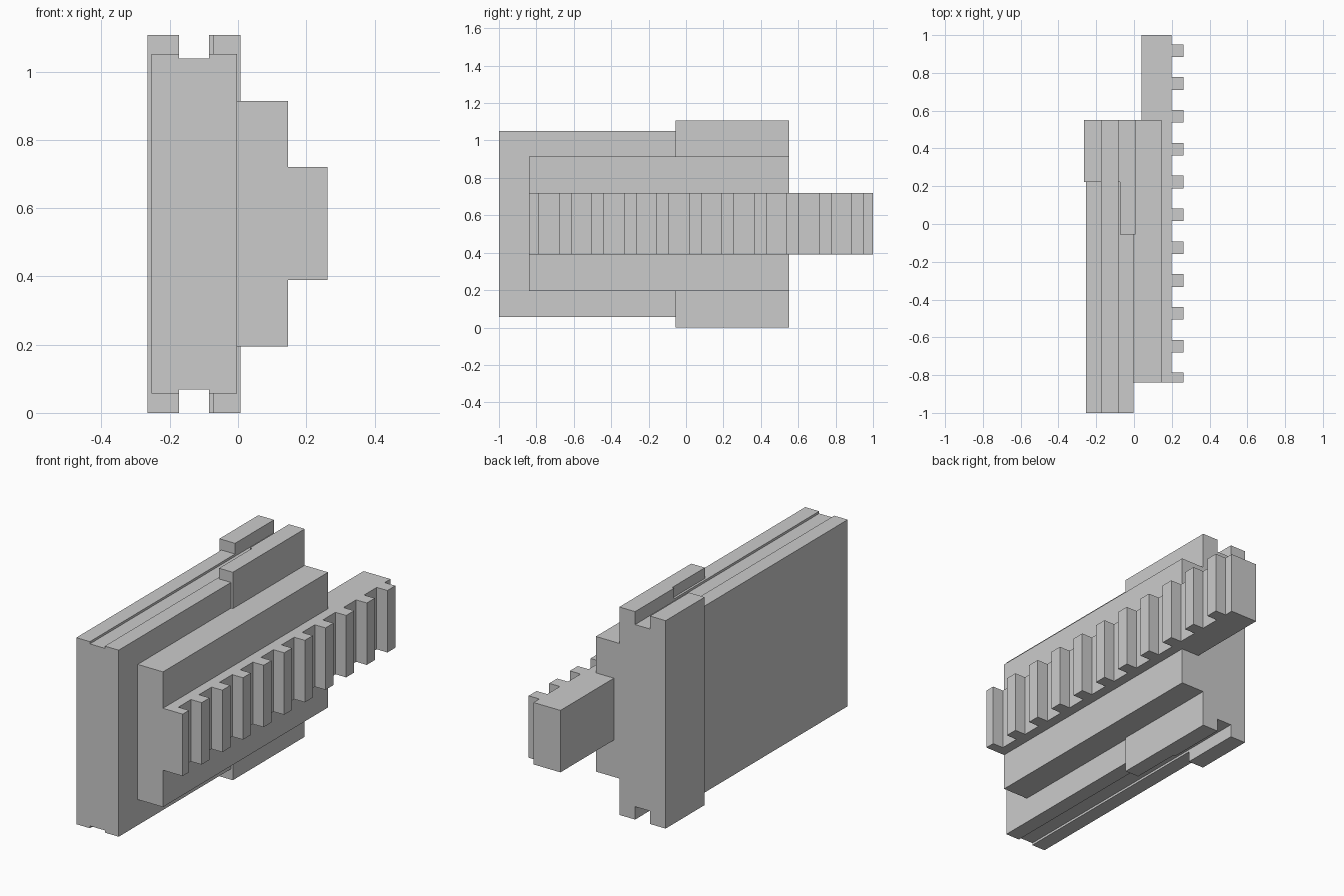
import bpy, bmesh
from mathutils import Vector

if "Cube" in bpy.data.objects:
    bpy.data.objects.remove(bpy.data.objects["Cube"])

MID = 0.554  # mid-height of the symmetric section


def extrude(name, pts, vec):
    """Closed prism from a planar outline swept along vec."""
    bm = bmesh.new()
    face = bm.faces.new([bm.verts.new(p) for p in pts])
    res = bmesh.ops.extrude_face_region(bm, geom=[face])
    verts = [g for g in res["geom"] if isinstance(g, bmesh.types.BMVert)]
    bmesh.ops.translate(bm, verts=verts, vec=Vector(vec))
    bmesh.ops.recalc_face_normals(bm, faces=bm.faces)
    me = bpy.data.meshes.new(name)
    bm.to_mesh(me)
    bm.free()
    ob = bpy.data.objects.new(name, me)
    bpy.context.collection.objects.link(ob)
    return ob


def section(name, half, y0, y1):
    """Outline (x, half height) mirrored about mid-height, swept along y."""
    pts = [(x, y0, MID + h) for x, h in half]
    pts += [(x, y0, MID - h) for x, h in reversed(half)]
    return extrude(name, pts, (0, y1 - y0, 0))


L, G0, G1, R = -0.253, -0.173, -0.085, -0.003
PLATE, GROOVE, TAB = 0.497, 0.485, 0.554

# Grooved back plate
section("grooved_plate",
        [(L, PLATE), (G0, PLATE), (G0, GROOVE), (G1, GROOVE), (G1, PLATE), (R, PLATE)],
        -1.0, -0.055)
# Plate portion with inner guide rails only
section("guide_rail_plate",
        [(L, PLATE), (G0, PLATE), (G0, GROOVE), (G1, GROOVE), (G1, PLATE),
         (-0.073, PLATE), (-0.073, TAB), (0.008, TAB)],
        -0.055, 0.222)
# Enlarged end with rails on both sides of the groove
section("end_block",
        [(-0.265, TAB), (G0, TAB), (G0, GROOVE), (G1, GROOVE), (G1, TAB), (0.008, TAB)],
        0.222, 0.55)
# Raised carrier plate
section("carrier_plate", [(R, 0.36), (0.146, 0.36)], -0.84, 0.55)

# Toothed rack: comb outline seen from above
X0, X1, PITCH = 0.199, 0.262, 0.1738
comb = [(0.146, 0.55), (0.04, 0.55), (0.04, 1.0), (X0, 1.0)]
for k in range(11):
    top = 0.951 - k * PITCH
    bottom = max(top - 0.067, -0.84)
    comb += [(X0, top), (X1, top), (X1, bottom)]
    if k < 10:
        comb.append((X0, bottom))
comb.append((0.146, -0.84))
extrude("toothed_rack", [(x, y, 0.39) for x, y in comb], (0, 0, 0.33))
